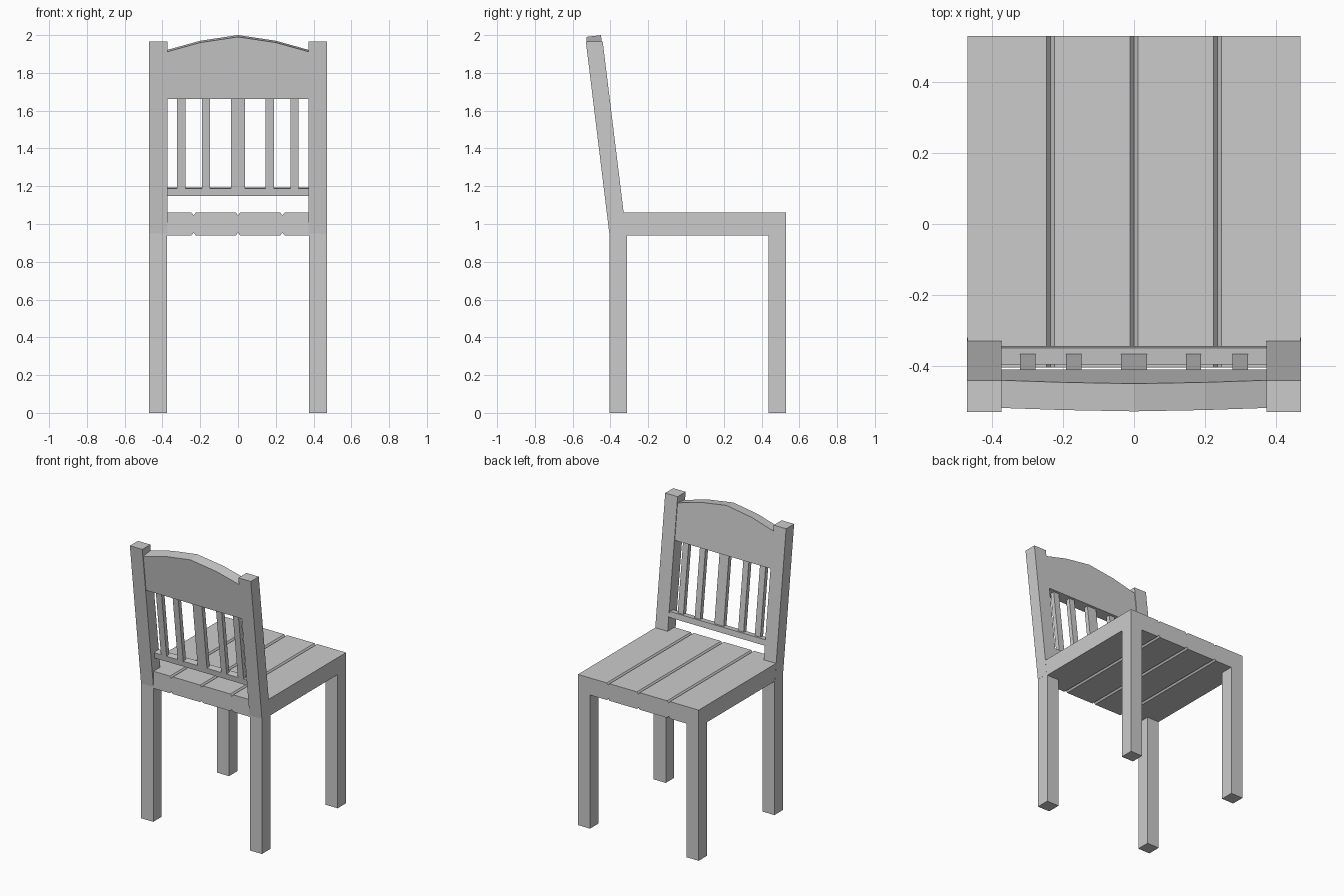
import bpy
import bmesh
from mathutils import Vector

if "Cube" in bpy.data.objects:
    bpy.data.objects.remove(bpy.data.objects["Cube"])


def prism(name, profile, axis, start, end):
    """Extrude a 2D profile: axis 'X' takes (y, z) points, axis 'Y' takes (x, z)."""
    bm = bmesh.new()
    if axis == 'X':
        verts = [bm.verts.new((start, a, b)) for a, b in profile]
        step = Vector((end - start, 0, 0))
    else:
        verts = [bm.verts.new((a, start, b)) for a, b in profile]
        step = Vector((0, end - start, 0))
    face = bm.faces.new(verts)
    res = bmesh.ops.extrude_face_region(bm, geom=[face], use_keep_orig=True)
    moved = [g for g in res['geom'] if isinstance(g, bmesh.types.BMVert)]
    bmesh.ops.translate(bm, vec=step, verts=moved)
    bmesh.ops.recalc_face_normals(bm, faces=bm.faces)
    mesh = bpy.data.meshes.new(name)
    bm.to_mesh(mesh)
    bm.free()
    obj = bpy.data.objects.new(name, mesh)
    bpy.context.collection.objects.link(obj)
    return obj


def mirror_x(obj):
    obj.modifiers.new("Mirror", 'MIRROR').use_mirror_merge = False


LEAN = 0.1225          # backward lean of the backrest per unit height


def front_y(z):
    """Seat-side face of the leaning posts at height z."""
    return -0.33 - LEAN * (z - 1.06)


def leaning(z0, z1, inset, thick):
    """Side profile of a leaning bar with ends square to the lean."""
    drop = LEAN * thick
    a, b = front_y(z0) - inset, front_y(z1) - inset
    return [(a, z0), (b, z1), (b - thick, z1 - drop), (a - thick, z0 - drop)]


# Seat: planks joined by V grooves above and below
GROOVES, HALF, DEPTH = (-0.235, 0.0, 0.235), 0.011, 0.014
top, bottom = [(-0.47, 1.06)], [(-0.47, 0.94)]
for g in GROOVES:
    top += [(g - HALF, 1.06), (g, 1.06 - DEPTH), (g + HALF, 1.06)]
    bottom += [(g - HALF, 0.94), (g, 0.94 + DEPTH), (g + HALF, 0.94)]
top.append((0.47, 1.06))
bottom.append((0.47, 0.94))
prism("seat", top + bottom[::-1], 'Y', -0.405, 0.53)

# Legs
for name, y0, y1 in (("front_leg", 0.437, 0.53), ("rear_leg", -0.405, -0.312)):
    leg = [(y0, 0), (y1, 0), (y1, 0.94), (y0, 0.94)]
    mirror_x(prism(name, leg, 'X', 0.376, 0.47))

# Leaning back posts
post = [(-0.406, 0.95), (-0.32, 0.95), (-0.33, 1.06),
        (front_y(1.965), 1.965), (-0.53, 1.965)]
mirror_x(prism("back_post", post, 'X', 0.374, 0.4705))

# Arched top rail, sheared back to follow the posts
arch = [(-0.38, 1.67), (0.38, 1.67), (0.38, 1.92),
        (0.2, 1.97), (0, 2.0), (-0.2, 1.97), (-0.38, 1.92)]
rail = prism("top_rail", arch, 'Y', 0, 0.078)
for v in rail.data.vertices:
    t = v.co.y
    v.co.y = front_y(v.co.z) - 0.005 - t
    v.co.z -= LEAN * t
rail.data.flip_normals()

# Lower rail
prism("lower_rail", leaning(1.153, 1.193, 0.003, 0.047), 'X', -0.38, 0.38)

# Back slats
for i, (x, w) in enumerate(((-0.3, 0.044), (-0.17, 0.043), (0, 0.073),
                            (0.168, 0.043), (0.299, 0.044))):
    prism(f"back_slat_{i + 1}", leaning(1.185, 1.68, 0.021, 0.03), 'X',
          x - w / 2, x + w / 2)
